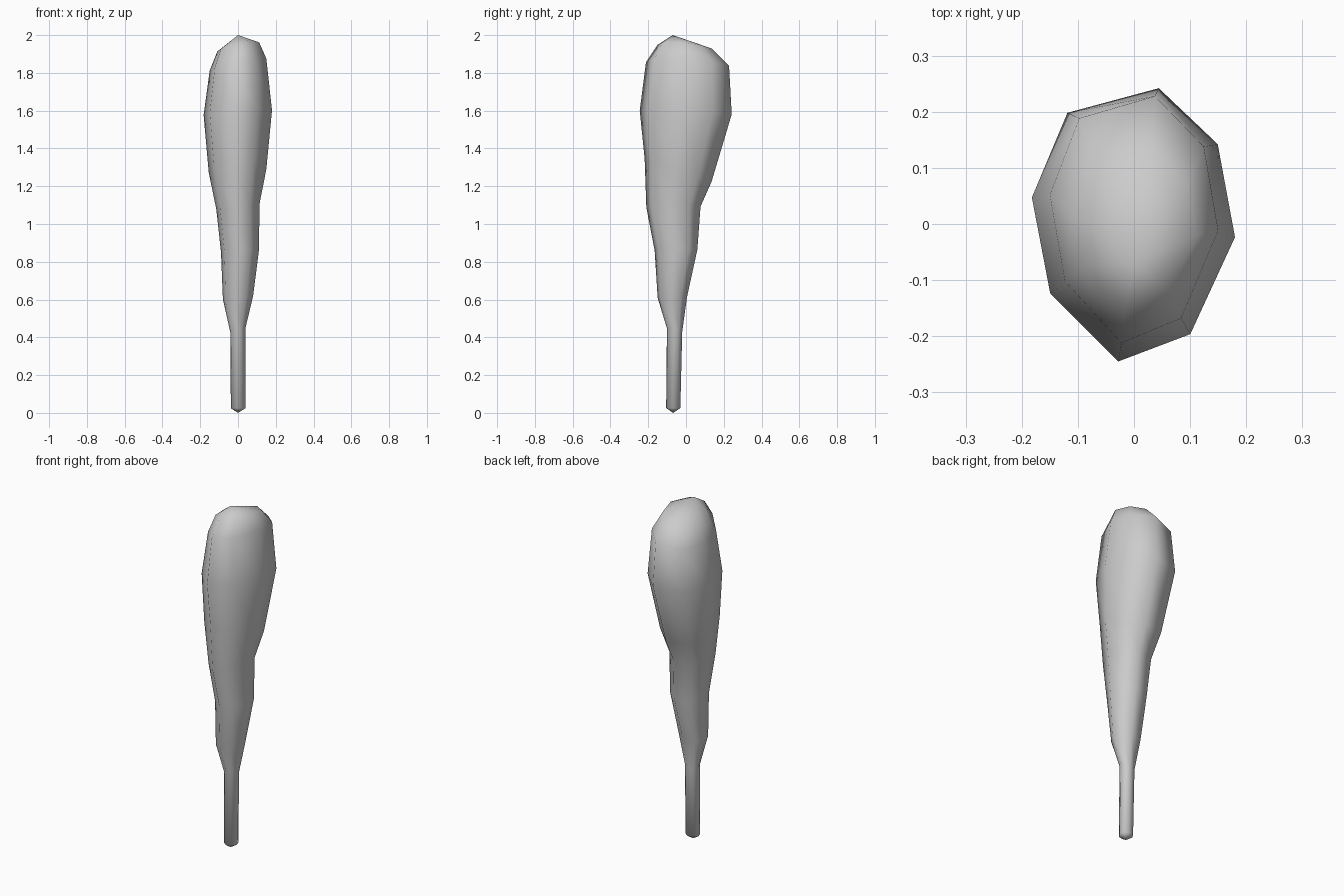
import bpy, bmesh

if "Cube" in bpy.data.objects:
    bpy.data.objects.remove(bpy.data.objects["Cube"])

# Eight-sided irregular cross-section in a unit box
SECTION = [(.25, 1), (.83, .59), (1, -.09), (.56, -.8),
           (-.15, -1), (-.82, -.5), (-1, .2), (-.65, .82)]

# Rings up the club: z, x min, x max, y min, y max, tilt along x, tilt along y
RINGS = [
    (.025, -.038, .040, -.105, -.030, 0, 0),
    (.42, -.040, .040, -.101, -.020, .3, -.3),
    (.61, -.080, .080, -.150, .005, .1, 0),
    (.86, -.090, .112, -.166, .060, .1, 0),
    (1.09, -.115, .113, -.210, .077, .1, 0),
    (1.27, -.155, .150, -.219, .135, 0, -.35),
    (1.59, -.182, .180, -.245, .242, .06, -.05),
    (1.845, -.150, .150, -.212, .228, .2, -.07),
    (1.937, -.110, .112, -.150, .135, .2, -.1),
]

bm = bmesh.new()
loops = []
for z, x0, x1, y0, y1, tx, ty in RINGS:
    loop = []
    for u, v in SECTION:
        x = (x0 + x1) / 2 + u * (x1 - x0) / 2
        y = (y0 + y1) / 2 + v * (y1 - y0) / 2
        loop.append(bm.verts.new((x, y, z + tx * x + ty * y)))
    loops.append(loop)

# Side faces
n = len(SECTION)
for a, b in zip(loops, loops[1:]):
    for i in range(n):
        j = (i + 1) % n
        bm.faces.new((a[i], a[j], b[j], b[i]))

# Pointed caps at the butt and the crown
for loop, tip in ((loops[0], (0, -.068, 0)), (loops[-1], (0, -.07, 2))):
    apex = bm.verts.new(tip)
    for i in range(n):
        bm.faces.new((loop[i], loop[(i + 1) % n], apex))

bmesh.ops.recalc_face_normals(bm, faces=bm.faces)
for f in bm.faces:
    f.smooth = True
mesh = bpy.data.meshes.new("club")
bm.to_mesh(mesh)
bm.free()
bpy.context.collection.objects.link(bpy.data.objects.new("club", mesh))
